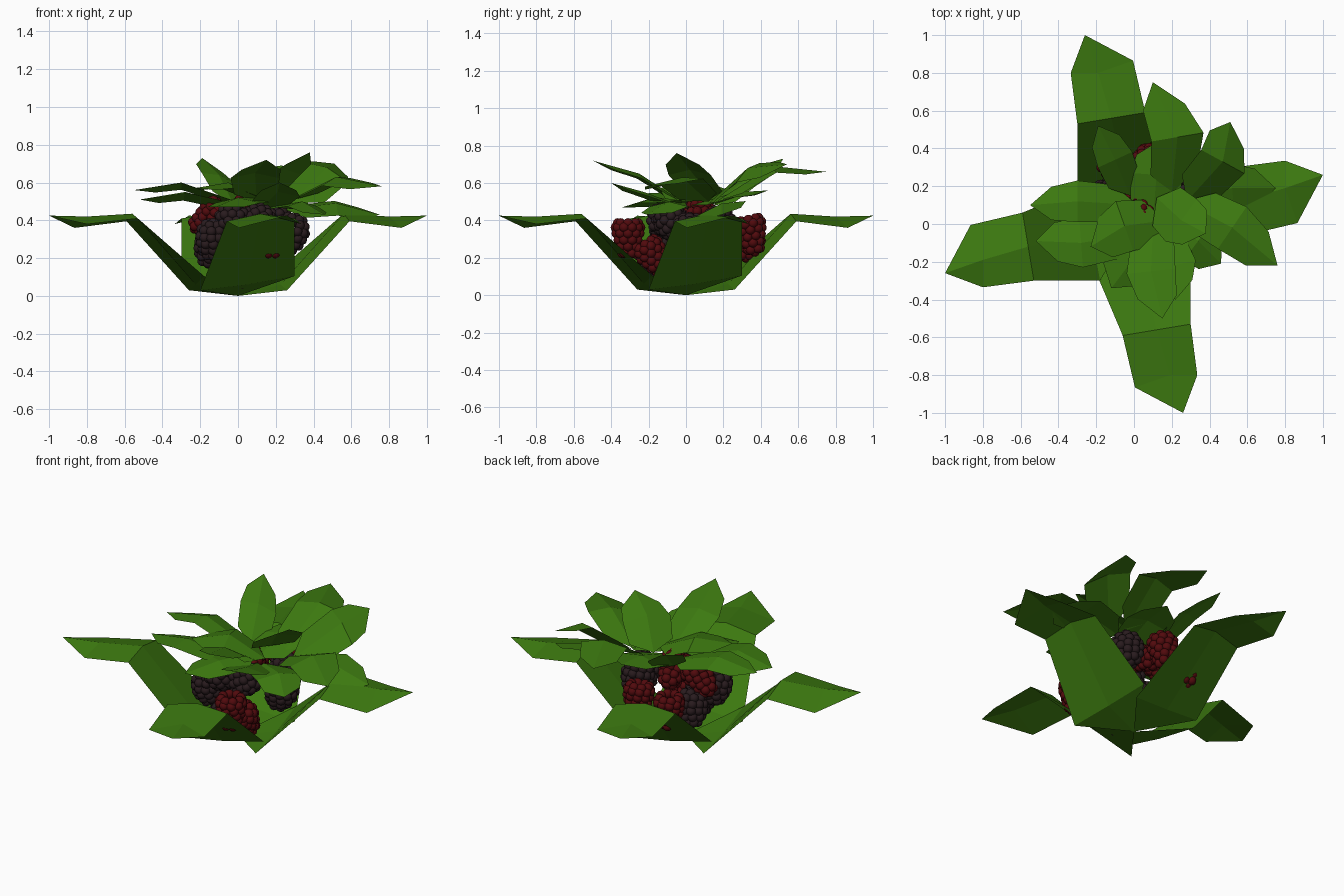
import bpy, bmesh, math
from mathutils import Vector, Matrix


def material(name, rgb):
    m = bpy.data.materials.new(name)
    m.diffuse_color = (*rgb, 1)
    return m


GREEN = material("leaf_green", (0.045, 0.19, 0.005))
RED = material("red_fruit", (0.085, 0.003, 0.004))
DARK = material("dark_fruit", (0.022, 0.011, 0.013))


def add_mesh(name, verts, faces, mat):
    me = bpy.data.meshes.new(name)
    me.from_pydata(verts, [], faces)
    me.materials.append(mat)
    ob = bpy.data.objects.new(name, me)
    bpy.context.collection.objects.link(ob)
    return ob


# Leaf topology: base, three points (side, rib, side) per station, tip
def leaf_faces(stations):
    faces = [(0, 2, 1), (0, 3, 2)]
    for i in range(stations - 1):
        a = 1 + 3 * i
        faces += [(a, a + 1, a + 4, a + 3), (a + 1, a + 2, a + 5, a + 4)]
    a, tip = 1 + 3 * (stations - 1), 1 + 3 * stations
    return faces + [(a, a + 1, tip), (a + 1, a + 2, tip)]


# Four big outer leaves forming the cup, twisted at the foot
outer = [(0, 0, 0),
         (0.26, -0.20, 0.03), (0.225, 0.05, 0.06), (0.18, 0.30, 0.105),
         (0.59, -0.06, 0.395), (0.56, 0.12, 0.435), (0.53, 0.30, 0.41),
         (0.865, 0.005, 0.36), (0.80, 0.19, 0.42), (0.80, 0.335, 0.38),
         (1.0, 0.26, 0.425)]
for k in range(4):
    rot = Matrix.Rotation(k * math.pi / 2, 3, 'Z')
    add_mesh("outer_leaf", [rot @ Vector(v) for v in outer], leaf_faces(3), GREEN)


# Smaller top leaves: base, knee and tip of the rib plus half width and sideways roll
def top_leaf(base, knee, tip, w, roll=0):
    b, k, t = Vector(base), Vector(knee), Vector(tip)
    d = t - b
    side = Vector((-d.y, d.x, 0)).normalized() + Vector((0, 0, roll))
    verts = [b]
    for p, width in ((b.lerp(k, 0.4), 0.9 * w), (k, w), (k.lerp(t, 0.55), 0.8 * w)):
        drop = Vector((0, 0, -0.2 * width))
        verts += [p - side * width + drop, p, p + side * width + drop]
    add_mesh("top_leaf", verts + [t], leaf_faces(3), GREEN)


for args in [
    ((0.20, 0.16, 0.50), (0.23, 0.46, 0.69), (0.10, 0.75, 0.66), 0.14, 0.05),
    ((0.28, 0.12, 0.49), (0.47, 0.33, 0.68), (0.51, 0.54, 0.70), 0.13, 0.4),
    ((0.26, 0.12, 0.50), (0.52, -0.02, 0.63), (0.76, -0.22, 0.58), 0.135, 0.15),
    ((0.10, -0.02, 0.50), (0.09, -0.25, 0.65), (0.15, -0.50, 0.72), 0.13),
    ((0.12, 0.14, 0.52), (0.25, 0.02, 0.67), (0.38, -0.05, 0.76), 0.14),
    ((-0.02, 0.15, 0.48), (-0.10, 0.34, 0.64), (-0.19, 0.52, 0.73), 0.10, 0.3),
    ((0.02, 0.10, 0.49), (-0.30, 0.12, 0.60), (-0.55, 0.10, 0.56), 0.11, 0.15),
    ((0.02, -0.05, 0.48), (-0.28, -0.10, 0.55), (-0.52, -0.09, 0.51), 0.13, 0.15),
    ((0.10, 0.02, 0.52), (0.00, -0.18, 0.52), (-0.12, -0.34, 0.47), 0.14),
    ((0.24, 0.15, 0.46), (0.52, 0.19, 0.49), (0.75, 0.19, 0.43), 0.13, 0.3),
    ((0.12, 0.02, 0.46), (0.21, -0.22, 0.55), (0.22, -0.40, 0.60), 0.12),
    ((0.17, 0.02, 0.50), (-0.05, -0.01, 0.60), (-0.23, -0.12, 0.57), 0.14),
    ((0.10, 0.03, 0.48), (0.12, 0.26, 0.55), (0.13, 0.44, 0.56), 0.14),
    ((0.16, 0.02, 0.47), (0.34, -0.09, 0.50), (0.46, -0.21, 0.43), 0.13),
]:
    top_leaf(*args)


# Berry: rings of round beads, tapering to the lower tip
def berry_mesh(name, rings, mat):
    bm = bmesh.new()
    for i, (r, z) in enumerate(rings):
        n = max(1, round(2 * math.pi * r / 0.043))
        for j in range(n):
            a = 2 * math.pi * (j + 0.5 * (i % 2)) / n
            loc = Matrix.Translation((r * math.cos(a), r * math.sin(a), z))
            bmesh.ops.create_icosphere(bm, subdivisions=2, radius=0.027, matrix=loc)
    for f in bm.faces:
        f.smooth = True
    me = bpy.data.meshes.new(name)
    bm.to_mesh(me)
    bm.free()
    me.materials.append(mat)
    return me


red_mesh = berry_mesh("red_berry", [(0, -0.09), (0.033, -0.075), (0.045, -0.04), (0.055, -0.005),
                                    (0.063, 0.03), (0.066, 0.062), (0.055, 0.085)], RED)
dark_mesh = berry_mesh("dark_berry", [(0, -0.095), (0.038, -0.082), (0.058, -0.05), (0.07, -0.015),
                                      (0.072, 0.02), (0.063, 0.055), (0.04, 0.08), (0, 0.088)], DARK)


def place(name, mesh, spots):
    for x, y, z, tilt_x, tilt_y in spots:
        ob = bpy.data.objects.new(name, mesh)
        ob.location = (x, y, z)
        ob.rotation_euler = (tilt_x, tilt_y, 0)
        bpy.context.collection.objects.link(ob)


place("red_berry", red_mesh, [
    (0.17, -0.31, 0.30, 0, 0), (0.17, -0.17, 0.20, 0.6, 0), (-0.11, 0.32, 0.29, 0, 0),
    (-0.16, 0.08, 0.41, 0.2, 0.9), (0.08, 0.35, 0.32, 0.2, 0), (0.02, 0.10, 0.42, 1.0, 0.3)])
place("dark_berry", dark_mesh, [
    (-0.13, -0.10, 0.30, 0.2, 0), (-0.03, -0.10, 0.40, 1.2, 0), (0.09, -0.08, 0.39, 0, 1.2),
    (0.28, 0.02, 0.33, 0, 0.3), (0.20, 0.18, 0.37, 0.3, 0), (0.02, -0.15, 0.155, 0.4, 0),
    (-0.14, 0.15, 0.26, 0.3, 0.2)])
